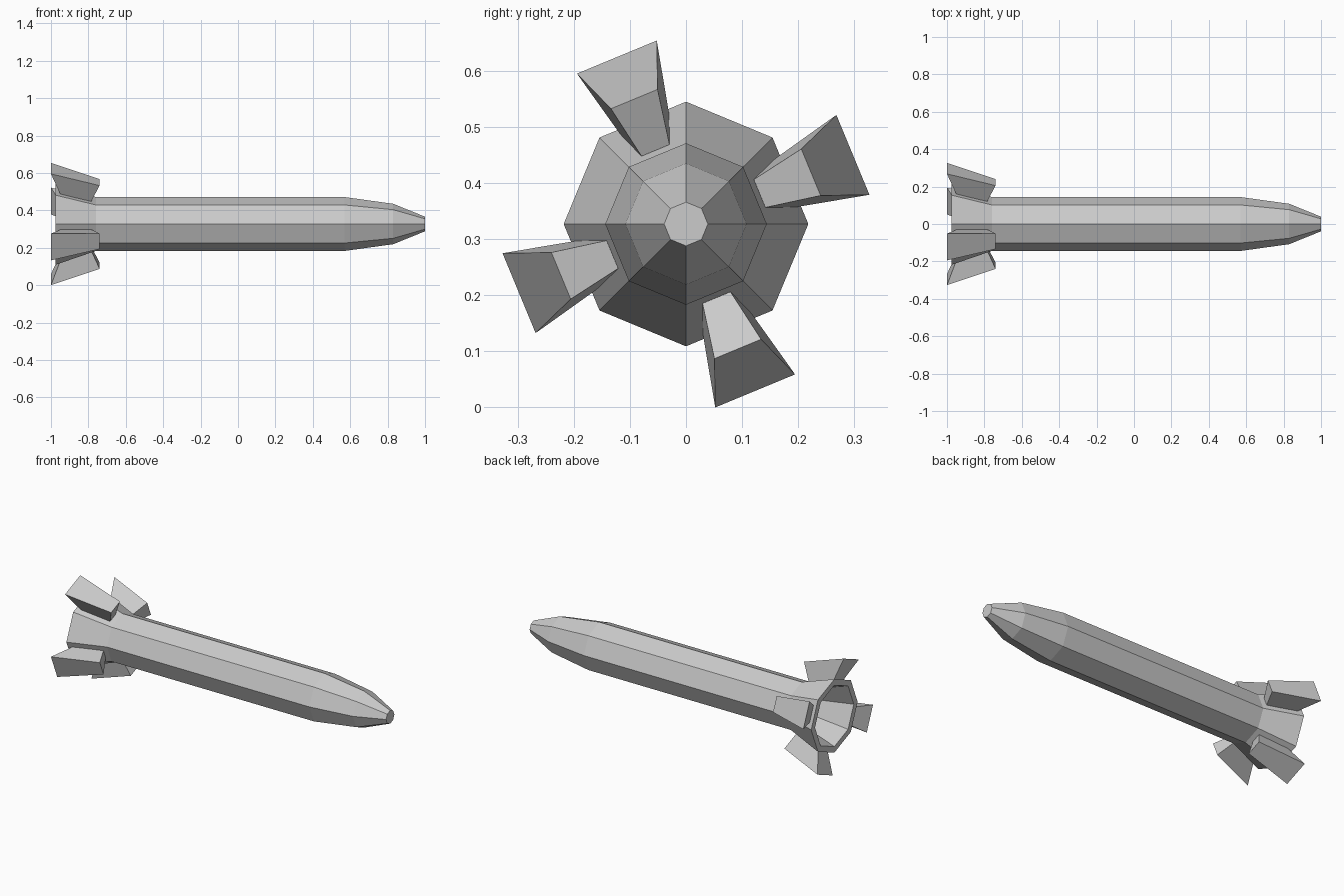
import bpy, bmesh, math
from mathutils import Matrix

if "Cube" in bpy.data.objects:
    bpy.data.objects.remove(bpy.data.objects["Cube"], do_unlink=True)

AXIS_Z = 0.327
SIDES = 8

grey = bpy.data.materials.new("light_grey")
grey.use_nodes = True
grey.diffuse_color = (0.6, 0.6, 0.6, 1)
grey.node_tree.nodes["Principled BSDF"].inputs["Base Color"].default_value = (0.6, 0.6, 0.6, 1)


def finish(name, bm):
    bmesh.ops.recalc_face_normals(bm, faces=bm.faces)
    mesh = bpy.data.meshes.new(name)
    bm.to_mesh(mesh)
    bm.free()
    mesh.materials.append(grey)
    obj = bpy.data.objects.new(name, mesh)
    obj.location.z = AXIS_Z
    bpy.context.collection.objects.link(obj)
    return obj


def lathe(name, profile):
    """Octagonal solid along x from (x, radius) pairs, capped at both ends."""
    bm = bmesh.new()
    rings = []
    for x, r in profile:
        angles = [math.tau * i / SIDES for i in range(SIDES)]
        rings.append([bm.verts.new((x, r * math.cos(a), r * math.sin(a))) for a in angles])
    for a, b in zip(rings, rings[1:]):
        for i in range(SIDES):
            j = (i + 1) % SIDES
            bm.faces.new((a[i], a[j], b[j], b[i]))
    bm.faces.new(rings[0])
    bm.faces.new(rings[-1])
    return finish(name, bm)


def fin(name, angle):
    """Flared wedge fin; each section is (x, radial distance, half width)."""
    bm = bmesh.new()
    outline = [(-0.95, 0.192, 0.047), (-1.0, 0.322, 0.077),
               (-0.74, 0.241, 0.045), (-0.785, 0.142, 0.027)]
    left = [bm.verts.new((x, -t, r)) for x, r, t in outline]
    right = [bm.verts.new((x, t, r)) for x, r, t in outline]
    bm.faces.new(left)
    bm.faces.new(right)
    for i in range(4):
        j = (i + 1) % 4
        bm.faces.new((left[i], left[j], right[j], right[i]))
    bm.transform(Matrix.Rotation(angle, 4, 'X'))
    return finish(name, bm)


# Body: hollow flared nozzle, straight tube and blunt tapered nose
lathe("body", [(-0.78, 0.115), (-0.975, 0.182), (-0.975, 0.218), (-0.76, 0.144),
               (0.57, 0.144), (0.83, 0.108), (1.0, 0.039)])

# Four fins centred on alternate flat sides
for k in range(4):
    fin("fin_%d" % (k + 1), math.radians(22.5 + 90 * k))
